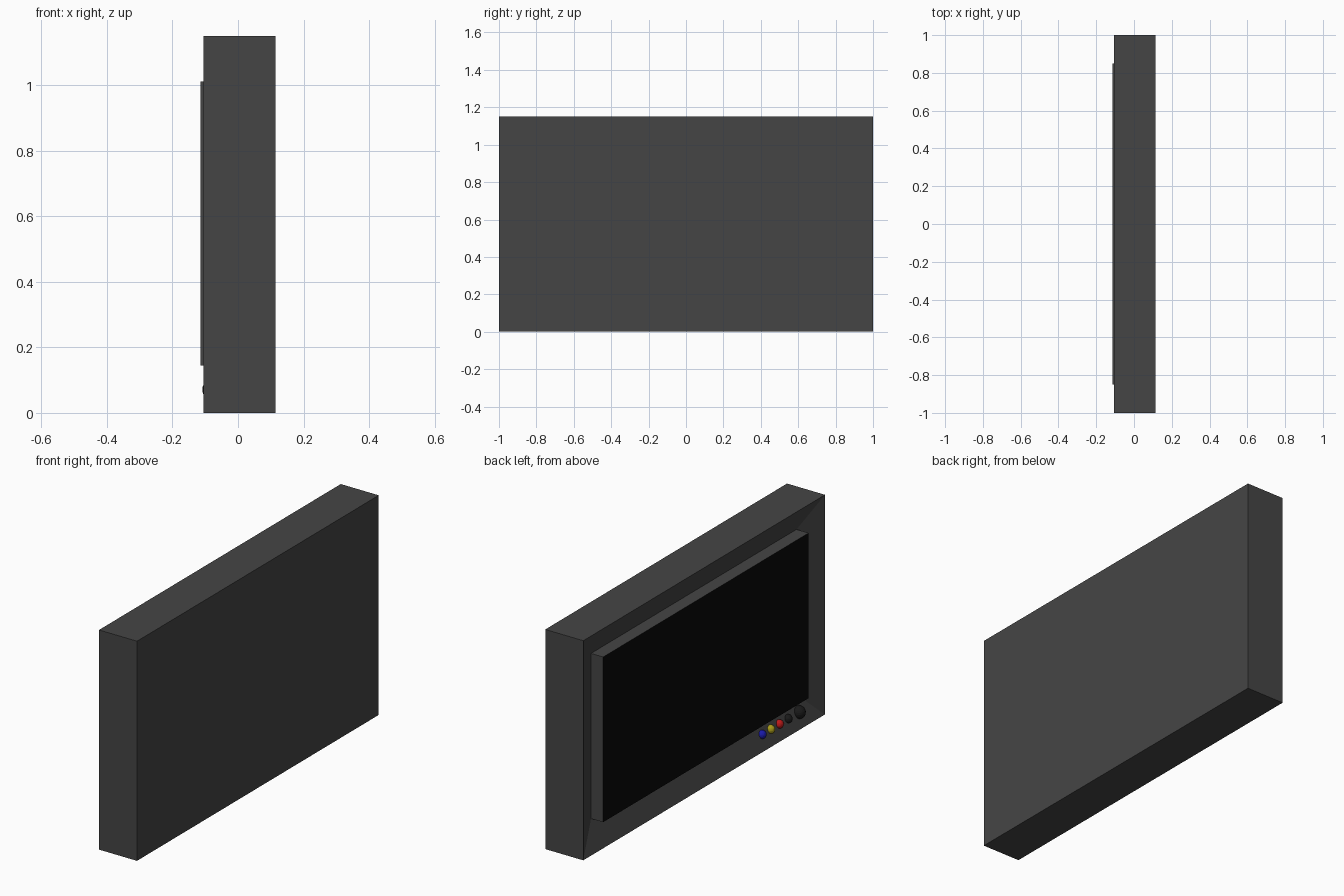
import bpy, bmesh
from mathutils import Matrix, Vector

if "Cube" in bpy.data.objects:
    bpy.data.objects.remove(bpy.data.objects["Cube"])

DEPTH_FRONT, DEPTH_BACK = -0.105, 0.115
HEIGHT = 1.15
SCREEN_Y, SCREEN_Z0, SCREEN_Z1 = 0.85, 0.145, 1.01
RECESS_X = -0.045


def material(name, rgb):
    m = bpy.data.materials.new(name)
    m.diffuse_color = (*rgb, 1)
    m.use_nodes = True
    m.node_tree.nodes["Principled BSDF"].inputs["Base Color"].default_value = m.diffuse_color
    return m


def add_box(bm, lo, hi):
    lo, hi = Vector(lo), Vector(hi)
    mat = Matrix.Translation((lo + hi) / 2) @ Matrix.Diagonal((*(hi - lo), 1))
    bmesh.ops.create_cube(bm, size=1, matrix=mat)


def finish(bm, name, mats):
    mesh = bpy.data.meshes.new(name)
    bm.normal_update()
    bm.to_mesh(mesh)
    bm.free()
    for m in mats:
        mesh.materials.append(m)
    ob = bpy.data.objects.new(name, mesh)
    bpy.context.collection.objects.link(ob)
    return ob


def front_face(bm):
    bm.normal_update()
    return min(bm.faces, key=lambda f: f.calc_center_median().x)


casing = material("casing_grey", (0.06, 0.06, 0.06))
black = material("black", (0.003, 0.003, 0.003))
dark = material("button_black", (0.01, 0.01, 0.01))
red = material("red", (0.5, 0.01, 0.01))
yellow = material("yellow", (0.4, 0.33, 0.01))
blue = material("blue", (0.01, 0.01, 0.4))

# Cabinet: box whose screen side slopes inward to the screen base
bm = bmesh.new()
add_box(bm, (DEPTH_FRONT, -1, 0), (DEPTH_BACK, 1, HEIGHT))
face = front_face(bm)
bmesh.ops.inset_region(bm, faces=[face], thickness=0.1)
mid_z = face.calc_center_median().z
for v in face.verts:
    v.co = (RECESS_X,
            SCREEN_Y if v.co.y > 0 else -SCREEN_Y,
            SCREEN_Z1 if v.co.z > mid_z else SCREEN_Z0)
finish(bm, "cabinet", [casing])

# Screen: raised block with grey sides and a black face
bm = bmesh.new()
add_box(bm, (-0.115, -SCREEN_Y, SCREEN_Z0), (RECESS_X, SCREEN_Y, SCREEN_Z1))
front_face(bm).material_index = 1
finish(bm, "screen", [casing, black])

# Round buttons set halfway up the lower slope
buttons = [("power_button", -0.826, 0.033, dark),
           ("black_button", -0.735, 0.022, dark),
           ("red_button", -0.663, 0.022, red),
           ("yellow_button", -0.592, 0.022, yellow),
           ("blue_button", -0.52, 0.022, blue)]
for name, y, radius, mat in buttons:
    bm = bmesh.new()
    bmesh.ops.create_uvsphere(bm, u_segments=16, v_segments=10, radius=radius,
                              matrix=Matrix.Translation((-0.076, y, 0.071)))
    finish(bm, name, [mat])
